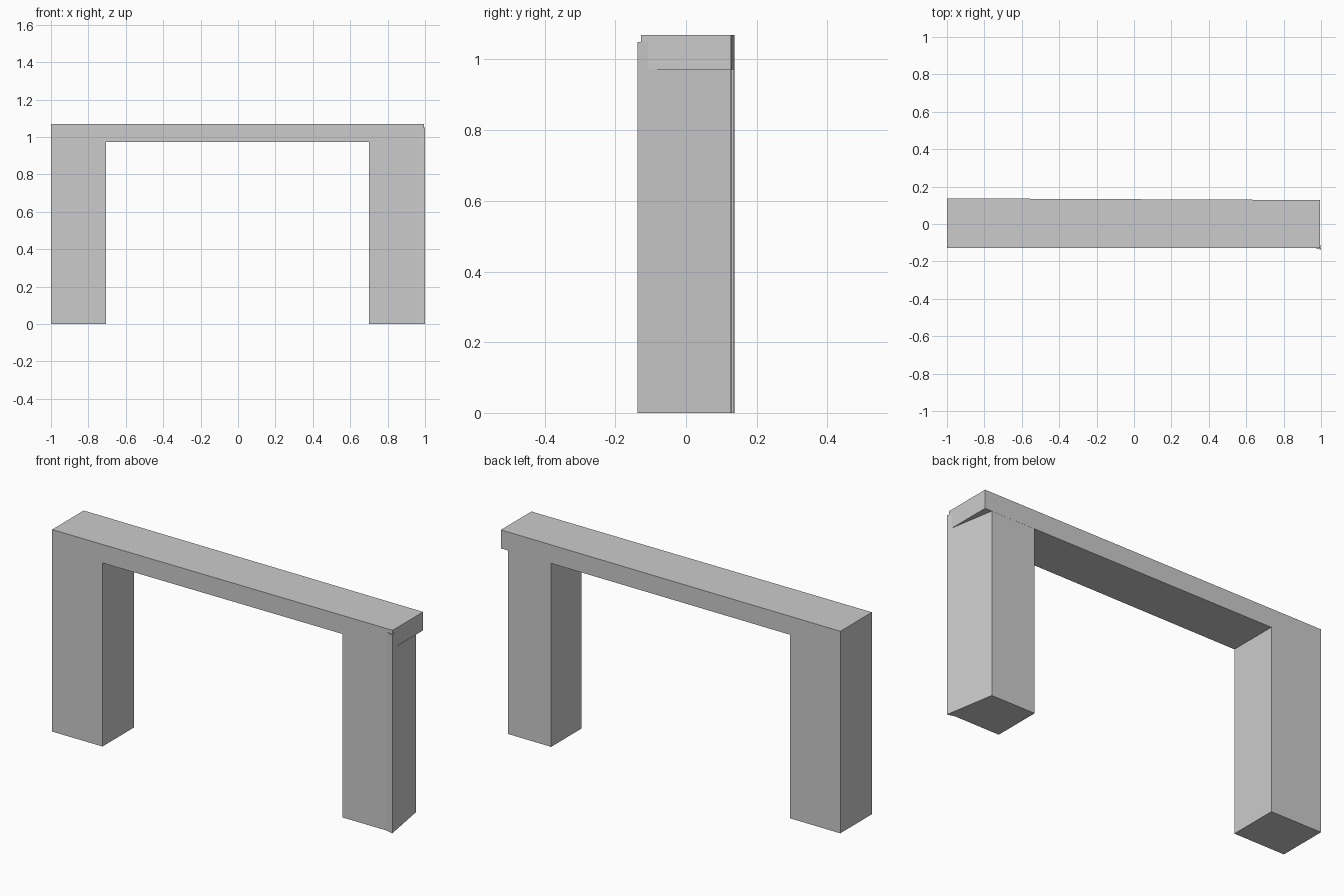
import bpy, bmesh

if "Cube" in bpy.data.objects:
    bpy.data.objects.remove(bpy.data.objects["Cube"])


def back_y(x):
    # The back face tapers slightly towards the right end
    return 0.1325 - 0.0045 * x


def add_object(name, bottom, top):
    # Closed prism between two matching vertex loops
    bm = bmesh.new()
    a = [bm.verts.new(p) for p in bottom]
    b = [bm.verts.new(p) for p in top]
    n = len(a)
    bm.faces.new(a[::-1])
    bm.faces.new(b)
    for i in range(n):
        j = (i + 1) % n
        bm.faces.new((a[i], a[j], b[j], b[i]))
    bmesh.ops.recalc_face_normals(bm, faces=bm.faces)
    mesh = bpy.data.meshes.new(name)
    bm.to_mesh(mesh)
    bm.free()
    obj = bpy.data.objects.new(name, mesh)
    bpy.context.collection.objects.link(obj)
    return obj


# Top beam and left leg as one L-shaped front profile
profile = [(-1, 0), (-0.705, 0), (-0.705, 0.972), (0.995, 0.972),
           (0.995, 1.07), (-1, 1.07)]
add_object("beam_and_left_leg",
           [(x, -0.127, z) for x, z in profile],
           [(x, back_y(x), z) for x, z in profile])

# Right leg: slanted outer side and flared front corner, let into the beam
section = [(0.70, -0.1265), (0.96, -0.1265), (1.0, -0.137),
           (0.955, back_y(0.955) - 0.0005), (0.70, back_y(0.70) - 0.0005)]
add_object("right_leg",
           [(x, y, 0) for x, y in section],
           [(x, y, 1.05) for x, y in section])
